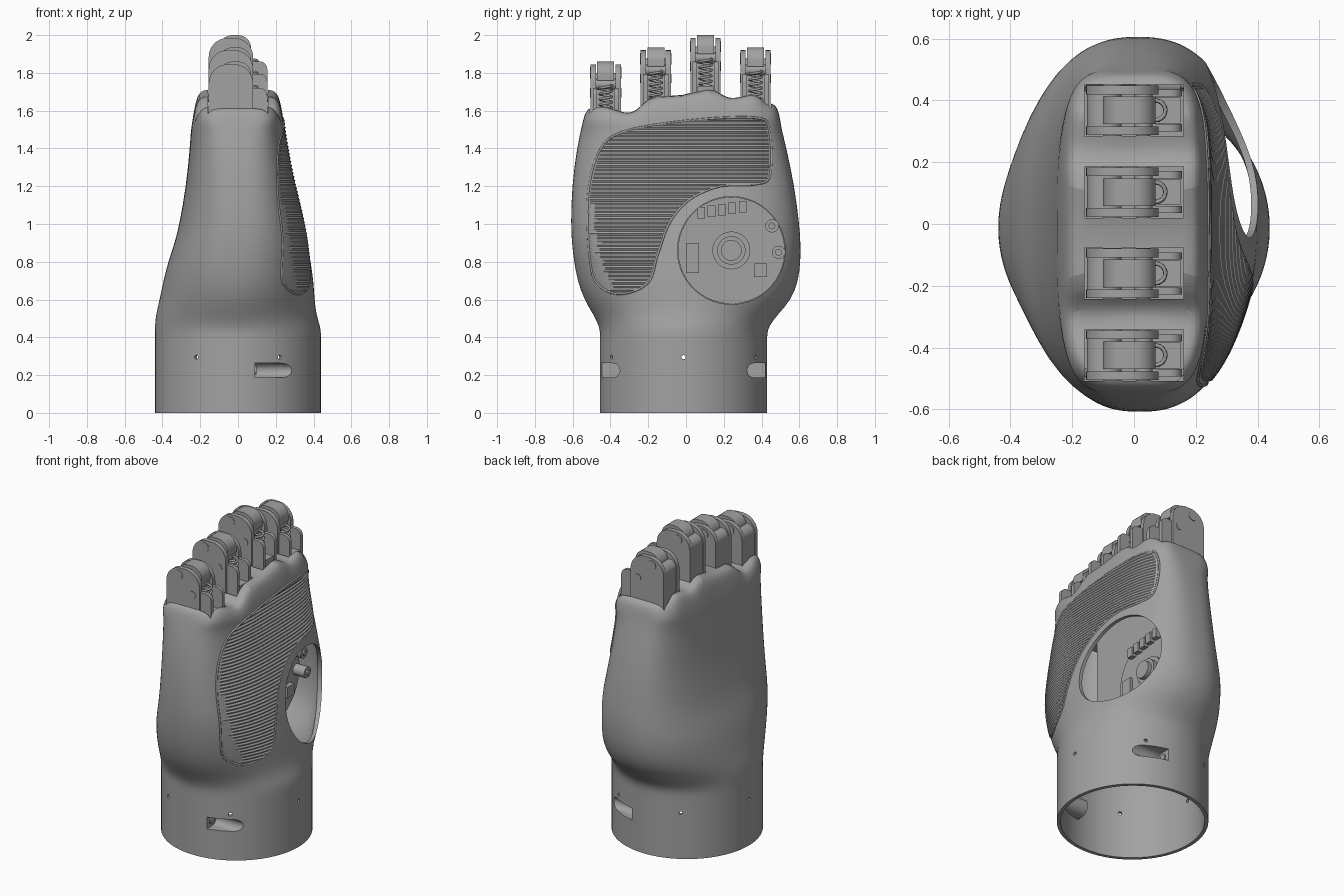
import bpy, bmesh, math
from mathutils import Vector, Matrix
from mathutils.bvhtree import BVHTree

cube = bpy.data.objects.get("Cube")
if cube:
    bpy.data.objects.remove(cube, do_unlink=True)

grey = bpy.data.materials.new("plain grey")
grey.use_nodes = True
COLOUR = (0.36, 0.36, 0.36, 1)
grey.diffuse_color = COLOUR
grey.node_tree.nodes["Principled BSDF"].inputs["Base Color"].default_value = COLOUR


def shade(obj, angle=35):
    bpy.ops.object.select_all(action="DESELECT")
    obj.select_set(True)
    bpy.context.view_layer.objects.active = obj
    bpy.ops.object.shade_smooth_by_angle(angle=math.radians(angle))


def add_object(name, bm, angle=35):
    mesh = bpy.data.meshes.new(name)
    bmesh.ops.recalc_face_normals(bm, faces=bm.faces)
    bm.to_mesh(mesh)
    bm.free()
    obj = bpy.data.objects.new(name, mesh)
    bpy.context.collection.objects.link(obj)
    mesh.materials.append(grey)
    shade(obj, angle)
    return obj


def box(bm, lo, hi):
    lo, hi = Vector(lo), Vector(hi)
    mat = Matrix.Translation((lo + hi) / 2) @ Matrix.Diagonal((*(hi - lo), 1))
    bmesh.ops.create_cube(bm, size=1, matrix=mat)


def rod(bm, start, end, r, sides=32):
    start, end = Vector(start), Vector(end)
    d = end - start
    mat = Matrix.Translation((start + end) / 2) @ d.to_track_quat("Z", "Y").to_matrix().to_4x4()
    bmesh.ops.create_cone(bm, cap_ends=True, segments=sides, radius1=r, radius2=r,
                          depth=d.length, matrix=mat)


def extrude(bm, points, vec):
    face = bm.faces.new([bm.verts.new(p) for p in points])
    new = bmesh.ops.extrude_face_region(bm, geom=[face])["geom"]
    bmesh.ops.translate(bm, vec=vec, verts=[v for v in new if isinstance(v, bmesh.types.BMVert)])


def prism(bm, pts, y0, y1):
    """Extrude an x-z outline along y."""
    extrude(bm, [(x, y0, z) for x, z in pts], (0, y1 - y0, 0))


def tombstone(x0, x1, z0, z1, r):
    """Rectangle with rounded top corners."""
    pts = [(x0, z0), (x1, z0)]
    for cx, start in ((x1 - r, 0), (x0 + r, 90)):
        for i in range(9):
            a = math.radians(start + i * 11.25)
            pts.append((cx + r * math.cos(a), z1 - r + r * math.sin(a)))
    return pts


def curve(name, pts, depth, cyclic=False):
    data = bpy.data.curves.new(name, "CURVE")
    data.dimensions = "3D"
    data.bevel_depth, data.bevel_resolution = depth, 2
    line = data.splines.new("POLY")
    line.points.add(len(pts) - 1)
    for p, co in zip(line.points, pts):
        p.co = (*co, 1)
    line.use_cyclic_u = cyclic
    data.materials.append(grey)
    obj = bpy.data.objects.new(name, data)
    bpy.context.collection.objects.link(obj)


def boolean(obj, cutter, op):
    mod = obj.modifiers.new(op.lower(), "BOOLEAN")
    mod.operation, mod.object, mod.solver = op, cutter, "EXACT"


def bake(obj):
    """Replace the mesh by its modified form, then mark the cut edges sharp."""
    bpy.context.view_layer.update()
    mesh = bpy.data.meshes.new_from_object(obj.evaluated_get(bpy.context.evaluated_depsgraph_get()))
    obj.modifiers.clear()
    obj.data = mesh
    shade(obj)


# Knuckle line: scalloped height along y
KNUCKLES = [(-.6, 1.59), (-.46, 1.625), (-.29, 1.585), (-.165, 1.69), (-.04, 1.665),
            (.1, 1.735), (.235, 1.665), (.36, 1.685), (.44, 1.64), (.6, 1.6)]


def top_height(y):
    for (y0, z0), (y1, z1) in zip(KNUCKLES, KNUCKLES[1:]):
        if y <= y1:
            t = max(0, (y - y0) / (y1 - y0))
            return z0 + (z1 - z0) * (1 - math.cos(math.pi * t)) / 2
    return KNUCKLES[-1][1]


# Hand shell: z, xmin, xmax, ymin, ymax, squareness
SECTIONS = [(z / 100, -.44, .44, -.455, .43, 2) for z in (0, 2, 8, 14, 20, 26, 32, 38, 42)]
SECTIONS += [(.46, -.44, .435, -.46, .44, 2),
             (.52, -.435, .415, -.49, .485, 2), (.6, -.415, .405, -.54, .56, 2.1),
             (.7, -.395, .4, -.575, .595, 2.2), (.8, -.37, .385, -.593, .607, 2.35),
             (.9, -.335, .37, -.605, .607, 2.45), (1, -.31, .35, -.61, .6, 2.5),
             (1.2, -.275, .3, -.605, .575, 2.65), (1.4, -.255, .26, -.578, .532, 3),
             (1.5, -.25, .245, -.556, .507, 3.4)]
# Rounded crown: fraction of remaining height, width, ymin, ymax
CROWN = [(.35, .238, -.548, .5), (.65, .228, -.54, .492), (.87, .215, -.53, .482),
         (.97, .198, -.515, .465), (1, .175, -.49, .44), (1, .09, -.43, .39)]
SIDES = 72


def ring(bm, x0, x1, y0, y1, power, height):
    verts = []
    for i in range(SIDES):
        c, s = math.cos(2 * math.pi * i / SIDES), math.sin(2 * math.pi * i / SIDES)
        x = (x0 + x1) / 2 + (x1 - x0) / 2 * math.copysign(abs(c) ** (2 / power), c)
        y = (y0 + y1) / 2 + (y1 - y0) / 2 * math.copysign(abs(s) ** (2 / power), s)
        verts.append(bm.verts.new((x, y, height(y))))
    return verts


bm = bmesh.new()
rings = [ring(bm, *s[1:], lambda y, z=s[0]: z) for s in SECTIONS]
rings += [ring(bm, -w, w, y0, y1, 4.4, lambda y, f=f: 1.5 + (top_height(y) - 1.5) * f)
          for f, w, y0, y1 in CROWN]
for a, b in zip(rings, rings[1:]):
    for i in range(SIDES):
        j = (i + 1) % SIDES
        bm.faces.new((a[i], a[j], b[j], b[i]))
last = rings[-1]
for i in range(-SIDES // 4, SIDES // 4):      # close the crown across x
    quad = (last[i], last[i + 1], last[SIDES // 2 - i - 1], last[(SIDES // 2 - i) % SIDES])
    unique = list(dict.fromkeys(quad))
    if len(unique) > 2:
        bm.faces.new(unique)
shell = add_object("hand_shell", bm)
shell.modifiers.new("smooth", "SUBSURF").levels = 1
bpy.context.view_layer.update()
surface = BVHTree.FromObject(shell, bpy.context.evaluated_depsgraph_get())
thick = shell.modifiers.new("wall", "SOLIDIFY")
thick.thickness, thick.offset = .022, -1


def palm_x(y, z):
    hit = surface.ray_cast(Vector((2, y, z)), Vector((-1, 0, 0)))[0]
    return hit.x if hit else 0


# Openings: finger slots, thumb hole, wrist pockets and screw holes
FINGERS = [(-.425, 1.86), (-.16, 1.935), (.103, 2), (.368, 1.935)]
HOLE_Y, HOLE_Z, HOLE_R = .24, .86, .285
bm = bmesh.new()
for y, _ in FINGERS:
    box(bm, (-.16, y - .083, 1.5), (.16, y + .083, 2.2))
rod(bm, (.1, HOLE_Y, HOLE_Z), (.8, HOLE_Y, HOLE_Z), HOLE_R, 96)
for k in range(6):
    a = math.radians(60 * k)
    d = Vector((math.cos(a), math.sin(a), 0))
    rod(bm, d * .35 + Vector((0, -.013, .295)), d * .5 + Vector((0, -.013, .295)), .011, 12)
openings = add_object("opening_cutter", bm)


def pocket(name, side, r, x0):
    """Round-ended slot running along x, open to the outside of the wrist."""
    pts = [(.7, -r), (.7, r)]
    pts += [(.375 - r * math.sin(math.pi * i / 12), r * math.cos(math.pi * i / 12)) for i in range(13)]
    bm = bmesh.new()
    extrude(bm, [(x0, side * y - .013, .225 + z) for y, z in pts], (.6, 0, 0))
    return add_object(name, bm)


bm = bmesh.new()
rod(bm, (0, -.013, .1), (0, -.013, .4), .43, 72)
wrist_core = add_object("wrist_core_helper", bm)
boolean(shell, openings, "DIFFERENCE")
helpers = [openings, wrist_core]
for side, word in ((-1, "front"), (1, "back")):
    cutter = pocket(word + "_pocket_cutter", side, .038, .09)
    housing = pocket(word + "_pocket_housing", side, .055, .07)
    boolean(housing, wrist_core, "INTERSECT")
    boolean(housing, cutter, "DIFFERENCE")
    bake(housing)
    boolean(shell, cutter, "DIFFERENCE")
    helpers.append(cutter)
    bm = bmesh.new()
    rod(bm, (.085, side * .385 - .013, .225), (.097, side * .385 - .013, .225), .022, 20)
    add_object(word + "_pocket_screw", bm)
bake(shell)
for h in helpers:
    bpy.data.objects.remove(h, do_unlink=True)

# Ribbed palm pad: closed outline in y-z, filled with horizontal ridges
PAD = [(-.34, 1.485), (.02, 1.548), (.365, 1.562), (.44, 1.5), (.445, 1.26), (.365, 1.21),
       (.18, 1.2), (.02, 1.13), (-.085, 1.01), (-.15, .84), (-.2, .69), (-.34, .63),
       (-.455, .67), (-.505, .785), (-.52, 1.13), (-.465, 1.37)]
outline = []
for i in range(len(PAD)):
    p0, p1, p2, p3 = (Vector(PAD[(i + k) % len(PAD)]) for k in (-1, 0, 1, 2))
    for t in (0, .17, .33, .5, .67, .83):
        outline.append(p1 + (p2 - p0) * t / 2 + (2 * p0 - 5 * p1 + 4 * p2 - p3) * t * t / 2
                       + (3 * p1 - p0 - 3 * p2 + p3) * t ** 3 / 2)
curve("pad_border", [(palm_x(*p), *p) for p in outline], .006, True)
bm = bmesh.new()
previous, COLUMNS = None, 28
for row in range(92):
    z = .64 + row * .01
    cross = [a.x + (b.x - a.x) * (z - a.y) / (b.y - a.y)
             for a, b in zip(outline, outline[1:] + outline[:1]) if (a.y > z) != (b.y > z)]
    if len(cross) < 2:
        continue
    lo, hi = min(cross) + .012, max(cross) - .012
    ys = [lo + (hi - lo) * c / COLUMNS for c in range(COLUMNS + 1)]
    line = [bm.verts.new((palm_x(y, z) + (.009 if row % 2 else .002), y, z)) for y in ys]
    if previous:
        for c in range(COLUMNS):
            bm.faces.new((previous[c], previous[c + 1], line[c + 1], line[c]))
    previous = line
add_object("palm_pad", bm, 60)

# Thumb mount seen through the palm hole
BACK = .03
bm = bmesh.new()
rod(bm, (BACK, HOLE_Y, HOLE_Z), (BACK + .04, HOLE_Y, HOLE_Z), .283, 64)
for r, depth in ((.1, .055), (.075, .085), (.055, .11)):
    rod(bm, (BACK, HOLE_Y, HOLE_Z), (BACK + depth, HOLE_Y, HOLE_Z), r, 40)
for y, z in ((.455, .99), (.49, .85)):
    rod(bm, (BACK, y, z), (BACK + .12, y, z), .035, 20)
    rod(bm, (BACK, y, z), (BACK + .13, y, z), .018, 16)
box(bm, (BACK, .0, .74), (BACK + .06, .07, .9))
box(bm, (BACK, .36, .72), (BACK + .07, .43, .79))
for k in range(5):
    box(bm, (BACK, .06 + k * .055, 1.03 + k * .008), (BACK + .07, .1 + k * .055, 1.09 + k * .008))
add_object("thumb_mount", bm)

# Inner frame carrying the fingers
bm = bmesh.new()
box(bm, (-.17, -.47, 1.38), (.17, .43, 1.45))
box(bm, (-.1, -.3, .75), (BACK, .3, 1.4))
add_object("inner_frame", bm)

# Finger joints
NAMES = ("little", "ring", "middle", "index")
for (y, top), name in zip(FINGERS, NAMES):
    bm = bmesh.new()
    for s in (-1, 1):
        prism(bm, tombstone(-.155, .08, 1.42, top - .015, .1), y + s * .052, y + s * .08)
        prism(bm, tombstone(0, .155, 1.42, top - .14, .04), y + s * .045, y + s * .068)
        rod(bm, (-.07, y + s * .075, top - .06), (-.07, y + s * .083, top - .06), .03, 20)
        rod(bm, (.03, y + s * .075, top - .165), (.03, y + s * .083, top - .165), .024, 20)
    add_object(name + "_side_plates", bm)
    bm = bmesh.new()
    prism(bm, tombstone(-.152, -.04, 1.42, top - .06, .05), y - .06, y + .06)
    prism(bm, tombstone(-.1, .07, top - .1, top, .07), y - .045, y + .045)
    rod(bm, (.03, y - .06, top - .12), (.03, y + .06, top - .12), .03, 24)
    box(bm, (.03, y - .042, 1.42), (.15, y + .042, top - .27))
    add_object(name + "_knuckle_block", bm)
    curve(name + "_spring", [(.07 + .032 * math.cos(a / 2), y + .032 * math.sin(a / 2),
                              top - .28 + a * .0023) for a in range(72)], .007)
